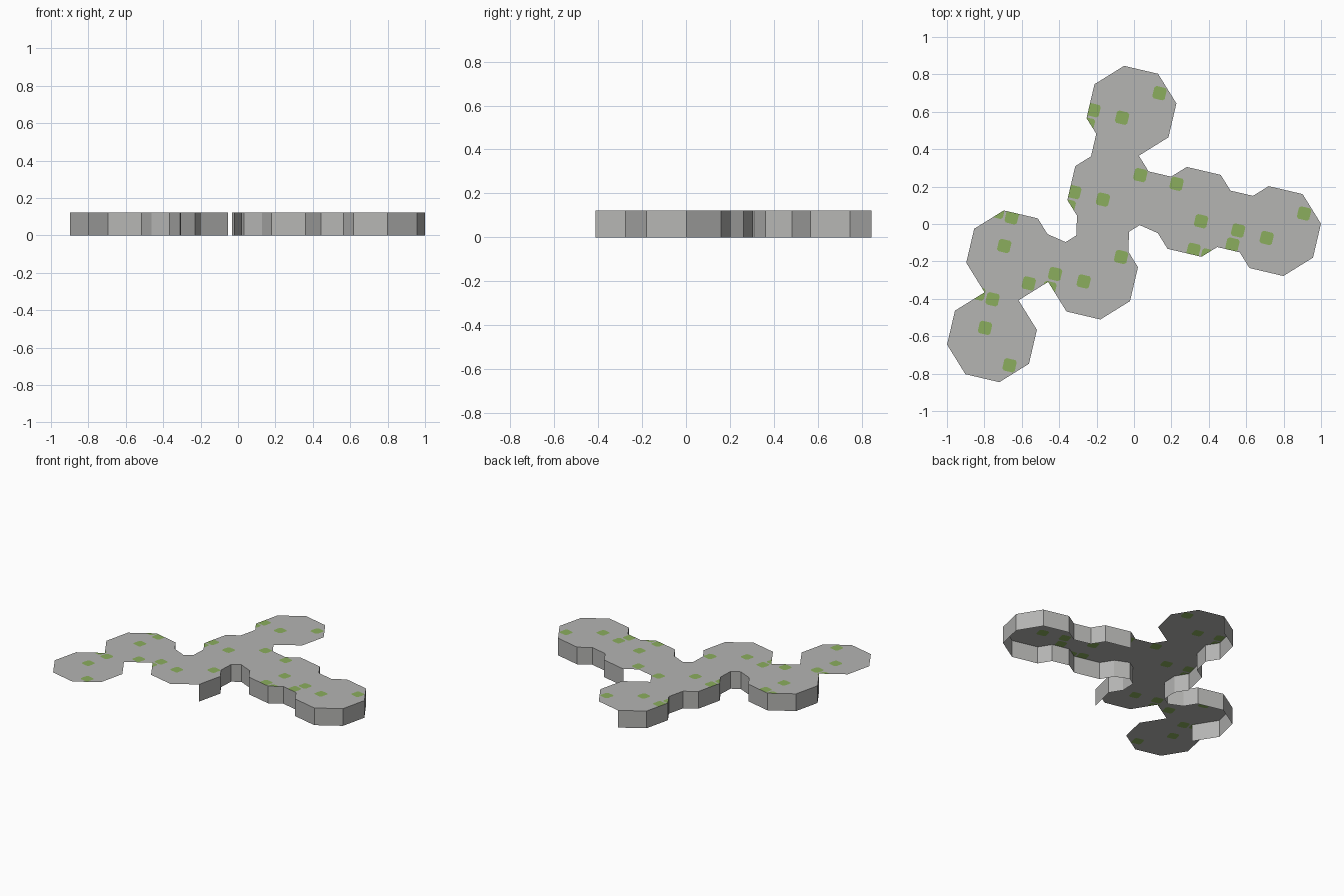
import bpy, math
from mathutils import Vector, Matrix
from mathutils.geometry import delaunay_2d_cdt

if "Cube" in bpy.data.objects:
    bpy.data.objects.remove(bpy.data.objects["Cube"])

H = 0.123                      # deck height
PITCH = 0.4497                 # spacing of the octagon tiles
R = PITCH / 2 / math.cos(math.pi / 8)
TILT = Matrix.Rotation(math.radians(-13.2), 2)

# octagon tiles on a tilted grid: cell -> quarter turns of its spot pattern
CELLS = {(0, 0): 0, (0, 1): 0, (1, 0): 1, (2, 0): 0, (0, -1): 0, (-1, -1): 3, (-1, -2): 3}
STEPS = {0: (1, 0), 2: (0, 1), 4: (-1, 0), 6: (0, -1)}


def material(name, rgb):
    m = bpy.data.materials.new(name)
    m.diffuse_color = (*rgb, 1)
    m.use_nodes = True
    m.node_tree.nodes["Principled BSDF"].inputs["Base Color"].default_value = m.diffuse_color
    return m


def make(name, verts, faces, mats, idx=None):
    me = bpy.data.meshes.new(name)
    me.from_pydata(verts, [], faces)
    for m in mats:
        me.materials.append(m)
    if idx:
        me.polygons.foreach_set("material_index", idx)
    ob = bpy.data.objects.new(name, me)
    bpy.context.collection.objects.link(ob)
    return ob


def neighbour(cell, edge):
    if edge not in STEPS:
        return None
    n = (cell[0] + STEPS[edge][0], cell[1] + STEPS[edge][1])
    return n if n in CELLS else None


def centre(cell):
    return TILT @ Vector(cell) * PITCH


# walk counter-clockwise around the joined tiles
corners, cell, edge = [], (2, 0), 0
while True:
    a = math.radians(45 * edge - 22.5)
    corners.append(centre(cell) + TILT @ Vector((math.cos(a), math.sin(a))) * R)
    edge = (edge + 1) % 8
    while neighbour(cell, edge):
        cell, edge = neighbour(cell, edge), (edge + 5) % 8
    if (cell, edge) == ((2, 0), 0):
        break

xs, ys = [c.x for c in corners], [c.y for c in corners]
SHIFT = Vector(((min(xs) + max(xs)) / 2, (min(ys) + max(ys)) / 2))
corners = [c - SHIFT for c in corners]


def nearest(points, p):
    return min(range(len(points)), key=lambda i: (points[i] - Vector(p)).length)


# cut off the inner corners, apart from four sharp notches
sharp = {nearest(corners, p) for p in [(0.02, 0.38), (-0.46, -0.31), (-0.62, -0.41), (-0.80, -0.37)]}
n = len(corners)


def bevelled(i):
    i %= n
    p, c, q = corners[i - 1], corners[i], corners[(i + 1) % n]
    return i not in sharp and (c - p).cross(q - c) < 0


outline = []
for i, c in enumerate(corners):
    if bevelled(i):
        for j in (i - 1, i + 1):
            outline.append(c.lerp(corners[j % n], 0.32 if bevelled(j) else 0.47))
    else:
        outline.append(c)

# green spots, four per tile, cut into the deck and clipped by its edge
SPOTS = [(0.150, 0.094), (-0.050, -0.037), (-0.203, 0.003), (-0.233, -0.072)]
A, B = 0.034, 0.024
SHAPE = [(A, -B), (A, B), (B, A), (-B, A), (-A, B), (-A, -B), (-B, -A), (B, -A)]
pts, polys = list(outline), [list(range(len(outline)))]
for cell, turns in CELLS.items():
    for s in SPOTS:
        mid = centre(cell) - SHIFT + Matrix.Rotation(turns * math.pi / 2, 2) @ Vector(s)
        polys.append(list(range(len(pts), len(pts) + 8)))
        pts += [mid + TILT @ Vector(p) for p in SHAPE]

grey = material("stone grey", (0.46, 0.46, 0.45))
green = material("moss green", (0.26, 0.42, 0.11))

# deck
v, _, f, _, _, src = delaunay_2d_cdt(pts, [], polys, 0, 1e-5)
keep = [(face, int(len(ids) > 1)) for face, ids in zip(f, src) if 0 in ids]
make("deck", [(p.x, p.y, H) for p in v], [k[0] for k in keep], [grey, green], [k[1] for k in keep])


# side walls along two stretches of the outline, open below
def wall(name, start, end):
    i, j = nearest(outline, start), nearest(outline, end)
    run = [outline[(i + k) % len(outline)] for k in range((j - i) % len(outline) + 1)]
    verts = [(p.x, p.y, z) for p in run for z in (0, H)]
    faces = [(2 * k, 2 * k + 2, 2 * k + 3, 2 * k + 1) for k in range(len(run) - 1)]
    make(name, verts, faces, [grey])


wall("right_wall", (-0.03, -0.41), (0.28, 0.31))
wall("left_wall", (-0.06, 0.85), (-0.80, -0.37))
